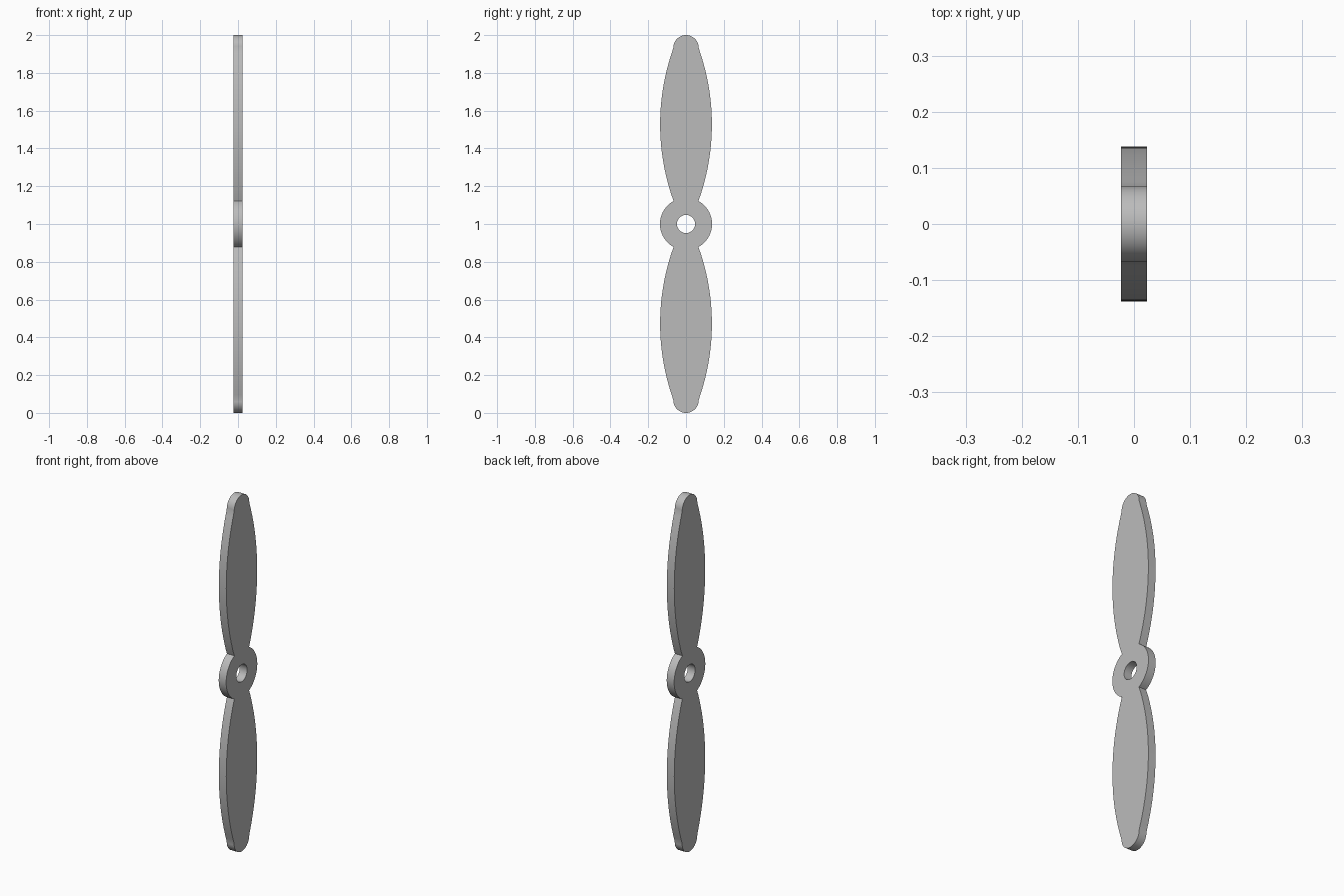
import bpy, bmesh, math

if "Cube" in bpy.data.objects:
    bpy.data.objects.remove(bpy.data.objects["Cube"], do_unlink=True)

HALF_THICK = 0.023
HUB_R, HOLE_R = 0.138, 0.048
TIP_R = 0.067
BLADE_W = 0.137           # half width at the widest point
ROOT_Y, ROOT_Z = 0.065, math.sqrt(HUB_R ** 2 - 0.065 ** 2)
TIP_Z = 1 - TIP_R


def arc(cy, cz, r, a0, a1, n):
    """Points on an arc in the YZ plane, angles measured from +Y."""
    return [(cy + r * math.cos(a0 + (a1 - a0) * i / n),
             cz + r * math.sin(a0 + (a1 - a0) * i / n)) for i in range(n + 1)]


# Quarter outline, relative to the hub centre: hub rim, blade edge, rounded tip
hub_angle = math.atan2(ROOT_Z, ROOT_Y)
mid_z, half_chord = (ROOT_Z + TIP_Z) / 2, (TIP_Z - ROOT_Z) / 2
sagitta = BLADE_W - (ROOT_Y + TIP_R) / 2
edge_r = (half_chord ** 2 + sagitta ** 2) / (2 * sagitta)
sweep = math.asin(half_chord / edge_r)
quarter = arc(0, 0, HUB_R, 0, hub_angle, 14)
quarter += arc(BLADE_W - edge_r, mid_z, edge_r, -sweep, sweep, 28)[1:-1]
quarter += arc(0, TIP_Z, TIP_R, 0, math.pi / 2, 14)

# Mirror the quarter into the full outline
half = quarter + [(-y, z) for y, z in reversed(quarter[:-1])]
outline = half + [(y, -z) for y, z in reversed(half[1:-1])]
hole = arc(0, 0, HOLE_R, 0, 2 * math.pi, 48)[:-1]

# Fill the outline around the hole and extrude it to a plate
bm = bmesh.new()
edges = []
for loop in (outline, hole):
    verts = [bm.verts.new((-HALF_THICK, y, z + 1)) for y, z in loop]
    edges += [bm.edges.new((v, verts[i - 1])) for i, v in enumerate(verts)]
bmesh.ops.triangle_fill(bm, edges=edges, use_beauty=True, normal=(-1, 0, 0))
out = bmesh.ops.extrude_face_region(bm, geom=bm.faces[:], use_keep_orig=True)
moved = [g for g in out["geom"] if isinstance(g, bmesh.types.BMVert)]
bmesh.ops.translate(bm, verts=moved, vec=(2 * HALF_THICK, 0, 0))
bmesh.ops.recalc_face_normals(bm, faces=bm.faces[:])
mesh = bpy.data.meshes.new("propeller")
bm.to_mesh(mesh)
bm.free()

# Plain grey
grey = bpy.data.materials.new("grey")
grey.use_nodes = True
color = (0.5, 0.5, 0.5, 1)
grey.diffuse_color = color
grey.node_tree.nodes["Principled BSDF"].inputs["Base Color"].default_value = color
mesh.materials.append(grey)

propeller = bpy.data.objects.new("propeller", mesh)
bpy.context.collection.objects.link(propeller)
bpy.context.view_layer.objects.active = propeller
propeller.select_set(True)
bpy.ops.object.shade_smooth_by_angle(angle=math.radians(25))
